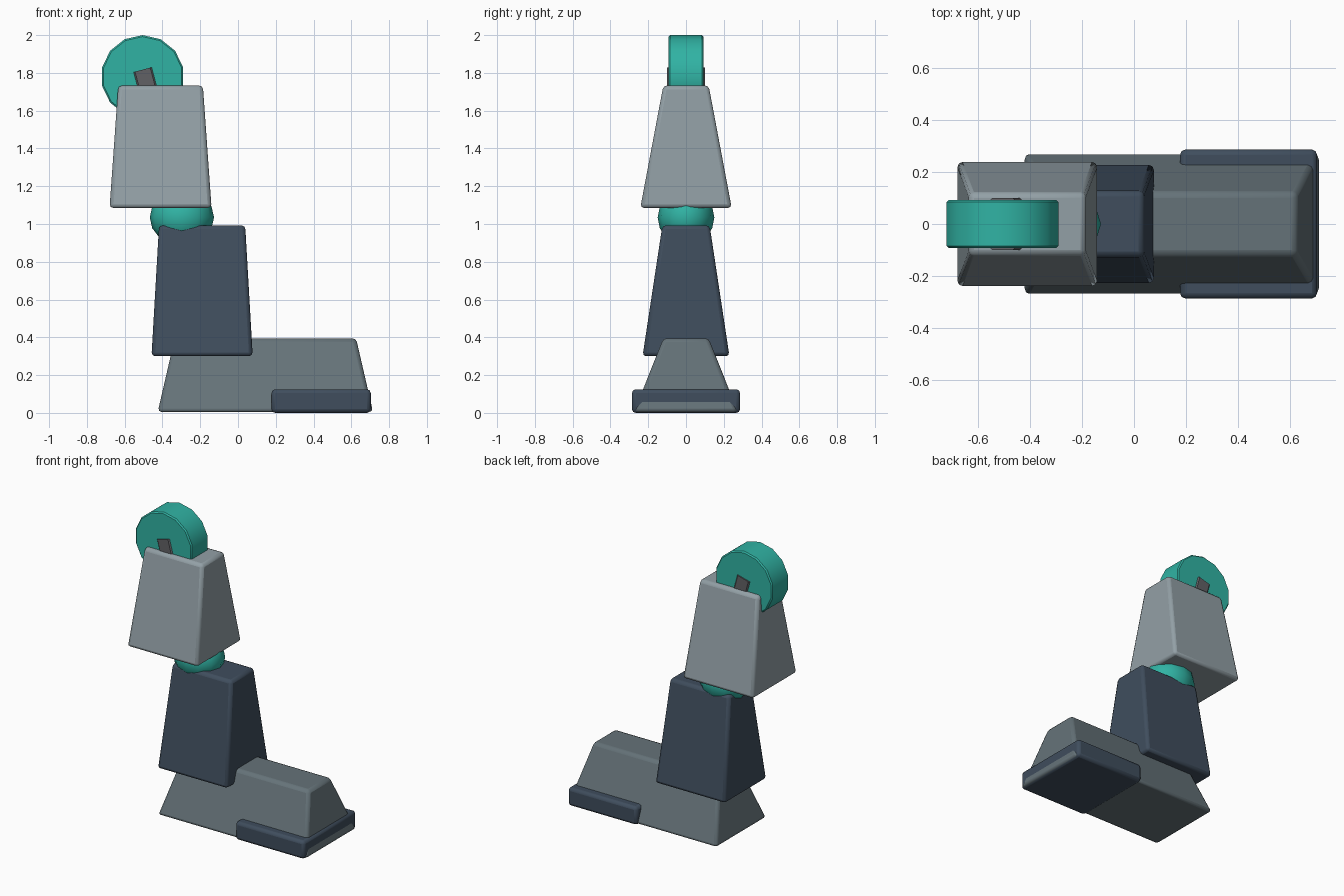
import bpy, bmesh, math
from mathutils import Vector, Matrix

if "Cube" in bpy.data.objects:
    bpy.data.objects.remove(bpy.data.objects["Cube"])


def material(name, rgb):
    m = bpy.data.materials.new(name)
    m.diffuse_color = (*rgb, 1)
    m.use_nodes = True
    m.node_tree.nodes["Principled BSDF"].inputs["Base Color"].default_value = m.diffuse_color
    return m


TEAL = material("teal", (0.03, 0.45, 0.37))
NAVY = material("dark_blue", (0.05, 0.075, 0.11))
SLATE = material("slate", (0.13, 0.17, 0.19))
LIGHT = material("light_grey", (0.29, 0.35, 0.38))
DARK = material("dark_grey", (0.12, 0.12, 0.13))


def finish(name, bm, mat, bevel=0.0, segments=2):
    bmesh.ops.recalc_face_normals(bm, faces=bm.faces)
    me = bpy.data.meshes.new(name)
    bm.to_mesh(me)
    bm.free()
    ob = bpy.data.objects.new(name, me)
    bpy.context.collection.objects.link(ob)
    me.materials.append(mat)
    if bevel:
        mod = ob.modifiers.new("bevel", "BEVEL")
        mod.width, mod.segments = bevel, segments
        mod.limit_method, mod.angle_limit = "ANGLE", math.radians(40)
    bpy.ops.object.select_all(action="DESELECT")
    ob.select_set(True)
    bpy.context.view_layer.objects.active = ob
    bpy.ops.object.shade_smooth_by_angle(angle=math.radians(35))
    return ob


def tapered_box(name, x, z0, z1, bottom, top, mat, bevel=0.02):
    """bottom and top are (half x, half y) at heights z0 and z1"""
    bm = bmesh.new()
    bmesh.ops.create_cube(bm, size=2)
    for v in bm.verts:
        hx, hy = top if v.co.z > 0 else bottom
        v.co = (x + v.co.x * hx, v.co.y * hy, z1 if v.co.z > 0 else z0)
    return finish(name, bm, mat, bevel)


# foot, toe cap and the two limb shells
tapered_box("foot", 0.145, 0.005, 0.395, (0.57, 0.275), (0.48, 0.12), SLATE)
tapered_box("toe_cap", 0.44, 0.0, 0.125, (0.263, 0.286), (0.263, 0.286), NAVY)
tapered_box("shin", -0.19, 0.30, 0.993, (0.268, 0.23), (0.228, 0.125), NAVY)
tapered_box("thigh", -0.41, 1.085, 1.733, (0.27, 0.242), (0.224, 0.12), LIGHT)

# knee ball
bm = bmesh.new()
bmesh.ops.create_uvsphere(
    bm, u_segments=12, v_segments=8, radius=1,
    matrix=Matrix.Translation((-0.297, 0, 1.035)) @ Matrix.Diagonal((0.17, 0.15, 0.15, 1)))
finish("knee_ball", bm, TEAL)

# hip disc, a 14-sided wheel with its axle along y
bm = bmesh.new()
ring = [bm.verts.new((-0.505 + 0.22 * math.sin(a), -0.092, 1.78 + 0.22 * math.cos(a)))
        for a in (2 * math.pi * i / 14 for i in range(14))]
face = bm.faces.new(ring)
ext = bmesh.ops.extrude_face_region(bm, geom=[face], use_keep_orig=True)["geom"]
bmesh.ops.translate(bm, vec=(0, 0.184, 0),
                    verts=[g for g in ext if isinstance(g, bmesh.types.BMVert)])
finish("hip_disc", bm, TEAL, 0.008, 1)

# slanted octagonal thigh rod, from hip to knee
hip, knee = Vector((-0.505, 0, 1.817)), Vector((-0.297, 0, 1.035))
axis = hip - knee
place = (Matrix.Translation((hip + knee) / 2)
         @ Matrix.Rotation(math.atan2(axis.x, axis.z), 4, "Y")
         @ Matrix.Rotation(math.pi / 8, 4, "Z"))
bm = bmesh.new()
r = 0.1 / math.cos(math.pi / 8)
bmesh.ops.create_cone(bm, cap_ends=True, segments=8, radius1=r, radius2=r,
                      depth=axis.length, matrix=place)
finish("thigh_rod", bm, DARK)
